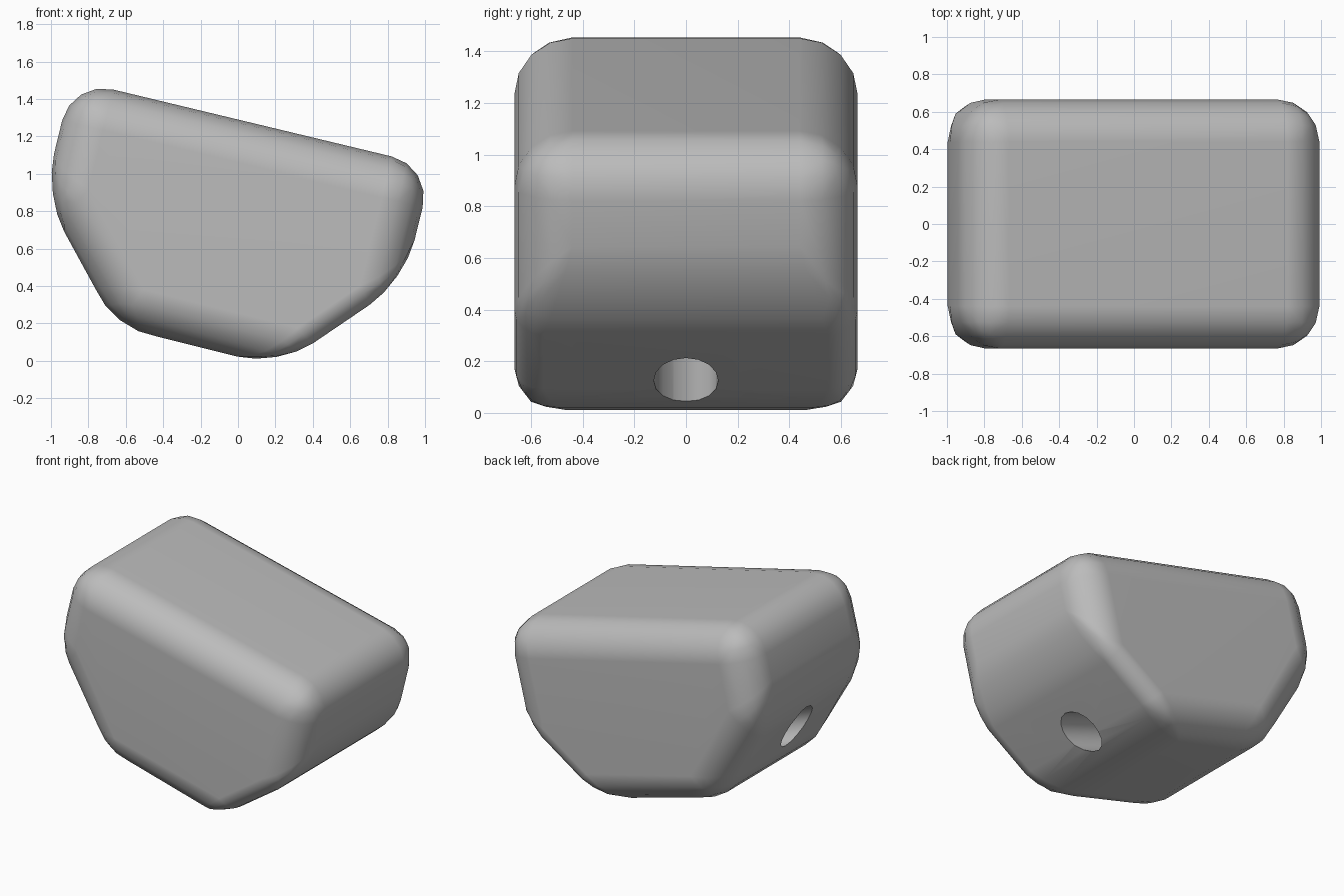
import bpy, bmesh
from mathutils import Vector

if "Cube" in bpy.data.objects:
    bpy.data.objects.remove(bpy.data.objects["Cube"], do_unlink=True)

HALF_DEPTH = 0.665
BEVEL = 0.225

# Single grey material
grey = bpy.data.materials.new("plain grey")
grey.use_nodes = True
colour = (0.5, 0.5, 0.5, 1)
grey.diffuse_color = colour
grey.node_tree.nodes["Principled BSDF"].inputs["Base Color"].default_value = colour

# Tilted block: sharp six-sided outline (x, z) extruded along y
outline = [(-0.887, 1.503), (-1.037, 0.888), (-0.653, 0.185),
           (0.216, -0.032), (0.89, 0.426), (1.041, 1.04)]
bm = bmesh.new()
face = bm.faces.new([bm.verts.new((x, -HALF_DEPTH, z)) for x, z in outline])
moved = bmesh.ops.extrude_face_region(bm, geom=[face])["geom"]
bmesh.ops.translate(bm, vec=(0, 2 * HALF_DEPTH, 0),
                    verts=[v for v in moved if isinstance(v, bmesh.types.BMVert)])
bmesh.ops.recalc_face_normals(bm, faces=bm.faces)

# Tighter rounding beside the lower right slope
weight = bm.edges.layers.float.new("bevel_weight_edge")
for e in bm.edges:
    mid = (e.verts[0].co + e.verts[1].co) / 2
    beside_slope = abs(mid.y) > 0.1 and mid.x > 0.3 and mid.z < 0.4
    e[weight] = 0.5 if beside_slope else 1
mesh = bpy.data.meshes.new("block_body")
bm.to_mesh(mesh)
bm.free()
body = bpy.data.objects.new("block_body", mesh)
bpy.context.collection.objects.link(body)
mesh.materials.append(grey)

# Straight tunnel from the lower left slope to the lower right slope
start, end = Vector((-0.87, 0, 0.58)), Vector((0.447, 0, 0.125))
axis = end - start
bpy.ops.mesh.primitive_cylinder_add(vertices=16, radius=0.125, depth=axis.length + 1,
                                    location=(start + end) / 2,
                                    rotation=axis.to_track_quat("Z", "Y").to_euler())
cutter = bpy.context.object
cutter.name = "tunnel_cutter"
cutter.data.materials.append(grey)

# Round the edges, then drill the tunnel
bevel = body.modifiers.new("rounding", "BEVEL")
bevel.width = BEVEL
bevel.segments = 4
bevel.limit_method = "WEIGHT"
drill = body.modifiers.new("tunnel", "BOOLEAN")
drill.operation = "DIFFERENCE"
drill.solver = "EXACT"
drill.object = cutter

bpy.ops.object.select_all(action="DESELECT")
body.select_set(True)
bpy.context.view_layer.objects.active = body
for name in ("rounding", "tunnel"):
    bpy.ops.object.modifier_apply(modifier=name)
bpy.data.objects.remove(cutter, do_unlink=True)

# Smooth shading with crisp tunnel rims and flat large faces
bpy.ops.object.shade_smooth_by_angle(angle=0.6)
normals = body.modifiers.new("flat_sides", "WEIGHTED_NORMAL")
normals.keep_sharp = True
